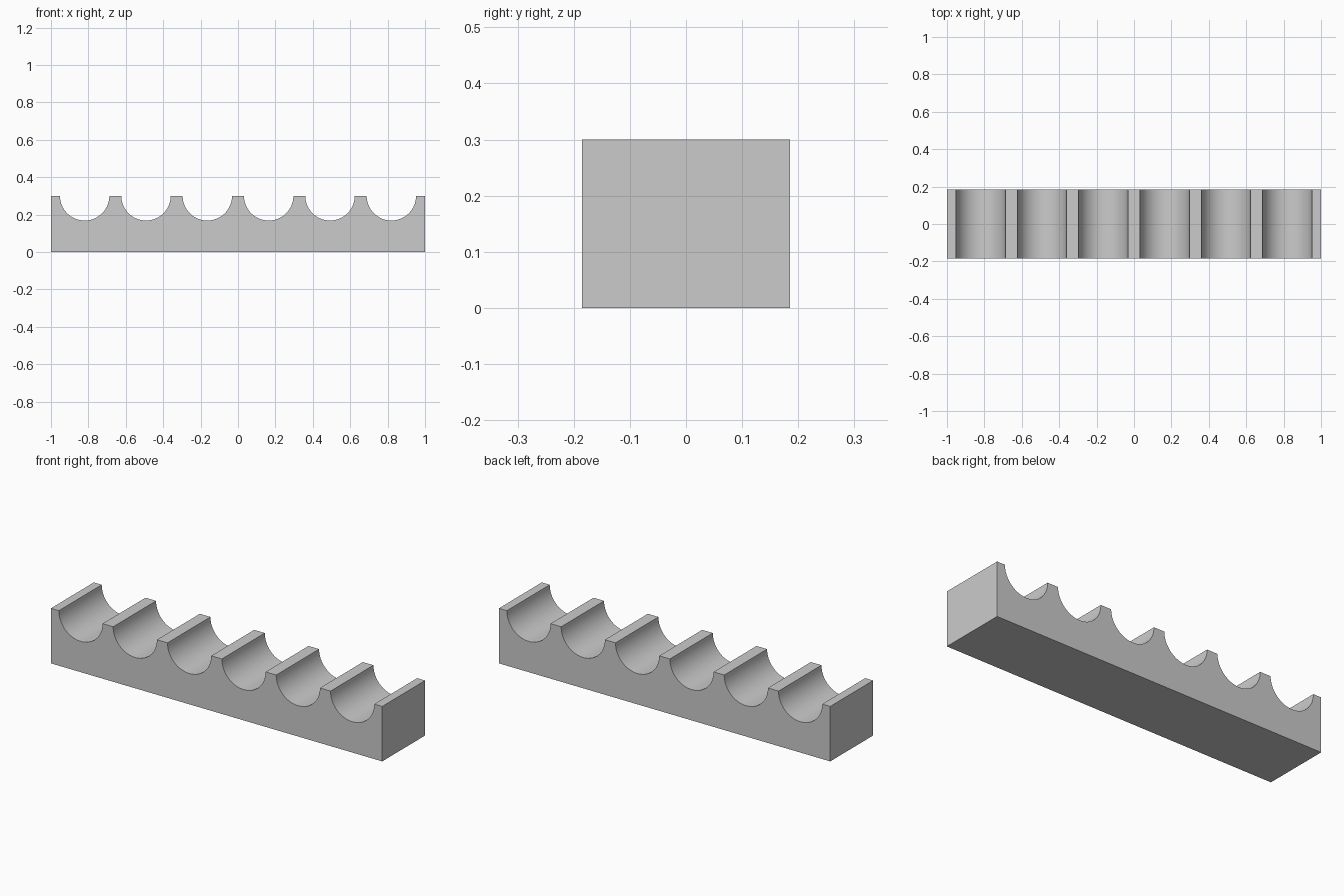
import bpy
import bmesh
import math

LENGTH, DEPTH, HEIGHT = 2.0, 0.37, 0.30
GROOVES, PITCH, RADIUS = 6, 0.328, 0.132
SEGMENTS = 48

cube = bpy.data.objects.get("Cube")
if cube:
    bpy.data.objects.remove(cube, do_unlink=True)

# Plain grey finish
grey = bpy.data.materials.new("plain_grey")
grey.use_nodes = True
colour = (0.6, 0.6, 0.6, 1.0)
grey.diffuse_color = colour
grey.node_tree.nodes["Principled BSDF"].inputs["Base Color"].default_value = colour

# Side profile: flat base, half-round grooves along the top edge
profile = [(LENGTH / 2, 0), (LENGTH / 2, HEIGHT)]
for i in reversed(range(GROOVES)):
    centre = (i - (GROOVES - 1) / 2) * PITCH
    for s in range(SEGMENTS + 1):
        a = math.pi * s / SEGMENTS
        profile.append((centre + RADIUS * math.cos(a), HEIGHT - RADIUS * math.sin(a)))
profile += [(-LENGTH / 2, HEIGHT), (-LENGTH / 2, 0)]

# Extrude the profile through the depth of the rack
bm = bmesh.new()
front = bm.faces.new([bm.verts.new((x, -DEPTH / 2, z)) for x, z in profile])
result = bmesh.ops.extrude_face_region(bm, geom=[front], use_keep_orig=True)
back = [v for v in result["geom"] if isinstance(v, bmesh.types.BMVert)]
bmesh.ops.translate(bm, verts=back, vec=(0, DEPTH, 0))
bmesh.ops.recalc_face_normals(bm, faces=bm.faces)
mesh = bpy.data.meshes.new("grooved_rack")
bm.to_mesh(mesh)
bm.free()

rack = bpy.data.objects.new("grooved_rack", mesh)
bpy.context.collection.objects.link(rack)
mesh.materials.append(grey)

# Smooth grooves with crisp edges
bpy.ops.object.select_all(action="DESELECT")
rack.select_set(True)
bpy.context.view_layer.objects.active = rack
bpy.ops.object.shade_smooth_by_angle(angle=math.radians(30))
